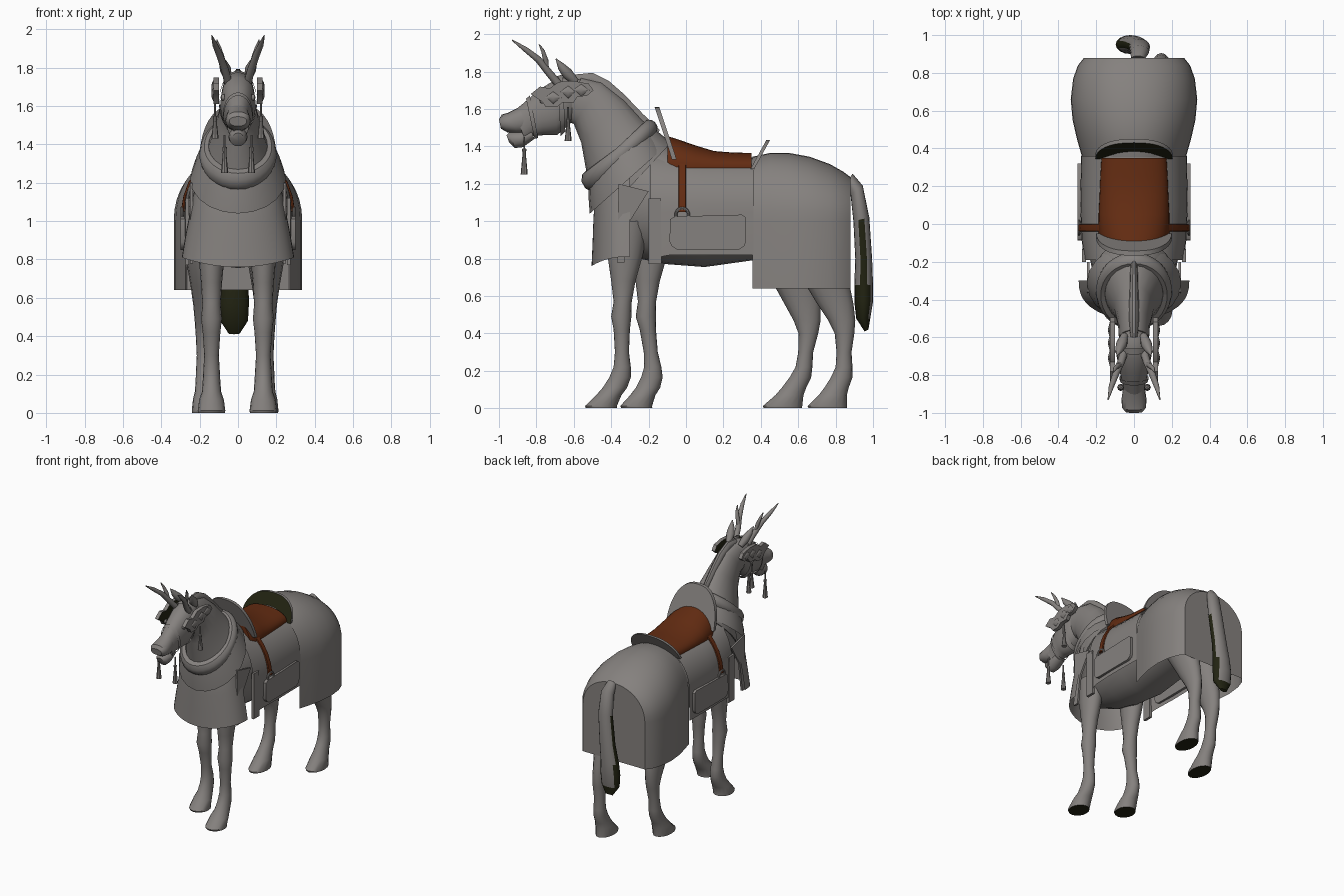
import bpy, bmesh, math
from mathutils import Vector as V


def mat(name, rgb):
    m = bpy.data.materials.new(name)
    m.diffuse_color = (*rgb, 1)
    return m


GREY = mat("warm grey", (0.235, 0.22, 0.21))
BROWN = mat("saddle brown", (0.125, 0.025, 0.006))
DARK = mat("dark olive", (0.016, 0.017, 0.006))


def skin(name, rings, m=GREY, closed=True, caps=(True, True), rule=None):
    """Bridge rings of points; rule(face) marks faces that take the dark colour."""
    bm = bmesh.new()
    vs = [[bm.verts.new(p) for p in r] for r in rings]
    n = len(vs[0])
    for a, b in zip(vs, vs[1:]):
        for i in range(n if closed else n - 1):
            j = (i + 1) % n
            bm.faces.new((a[i], a[j], b[j], b[i]))
    if caps[0]:
        bm.faces.new(vs[0])
    if caps[1]:
        bm.faces.new(vs[-1])
    bmesh.ops.recalc_face_normals(bm, faces=bm.faces)
    for f in bm.faces:
        if rule and rule(f):
            f.material_index = 1
    me = bpy.data.meshes.new(name)
    bm.to_mesh(me)
    bm.free()
    me.materials.append(m)
    me.materials.append(DARK)
    ob = bpy.data.objects.new(name, me)
    bpy.context.collection.objects.link(ob)
    return ob


def spow(v, e):
    return math.copysign(abs(v) ** e, v)


def oval(s, n=20, e=1.0):
    """Section: top (y,z), bottom (y,z), half width, optional x centre."""
    t, b, w = V((0, s[0], s[1])), V((0, s[2], s[3])), s[4]
    c, d = (t + b) / 2, (t - b) / 2
    c.x = s[5] if len(s) > 5 else 0
    out = []
    for i in range(n):
        a = 2 * math.pi * i / n
        out.append(c + V((w * spow(math.cos(a), e), 0, 0)) + d * spow(math.sin(a), e))
    return out


def loft(name, secs, n=20, e=1.0, **k):
    return skin(name, [oval(s, n, e) for s in secs], **k)


def tube(name, pts, n=10, **k):
    """Round tube through (x, y, z, radius) points."""
    rings = []
    for i, p in enumerate(pts):
        d = V(pts[min(i + 1, len(pts) - 1)][:3]) - V(pts[max(i - 1, 0)][:3])
        q = d.to_track_quat('Z', 'Y')
        rings.append([V(p[:3]) + q @ V((p[3] * math.cos(2 * math.pi * j / n),
                      p[3] * math.sin(2 * math.pi * j / n), 0)) for j in range(n)])
    return skin(name, rings, **k)


def drape(name, secs, spring, n=20, e=0.95, **k):
    """Cloth arch over the back: (y, top z, bottom z, half width)."""
    rings = []
    for y, top, bot, w in secs:
        r = [V((w, y, bot))]
        for i in range(n + 1):
            a = math.pi * i / n
            r.append(V((w * spow(math.cos(a), e), y, spring + (top - spring) * spow(math.sin(a), e))))
        rings.append(r + [V((-w, y, bot))])
    return skin(name, rings, closed=False, **k)


def plate(name, pts, x0, x1, **k):
    return skin(name, [[V((x, y, z)) for y, z in pts] for x in (x0, x1)], **k)


def arch_plate(name, z0, z1, w, y0, slope, thick, **k):
    """Leaning half-oval board for the saddle ends."""
    rings = []
    for dy in (0, thick):
        rings.append([V((w * spow(math.cos(a), .8), y0 + dy + slope * (z1 - z0) * math.sin(a),
                         z0 + (z1 - z0) * math.sin(a)))
                      for a in [math.pi * i / 20 for i in range(21)]])
    return skin(name, rings, **k)


def band(name, secs, **k):
    return loft(name, secs, caps=(False, False), **k)


# body
loft("body", [(-.44, 1.25, -.47, 1.0, .08), (-.4, 1.32, -.42, .88, .16), (-.25, 1.42, -.25, .8, .22),
              (-.1, 1.40, -.1, .77, .25), (.1, 1.34, .1, .755, .262), (.35, 1.33, .35, .79, .262),
              (.6, 1.32, .6, .82, .26), (.78, 1.22, .78, .85, .2), (.86, 1.12, .86, .95, .1)], n=28)
# neck and mane
loft("neck", [(-.08, 1.42, -.45, 1.02, .21), (-.14, 1.47, -.48, 1.1, .2), (-.23, 1.54, -.53, 1.25, .15),
              (-.33, 1.65, -.56, 1.42, .105), (-.45, 1.745, -.6, 1.52, .085), (-.56, 1.77, -.65, 1.54, .08)])
loft("mane", [(-.14, 1.49, -.16, 1.44, .012), (-.23, 1.575, -.26, 1.52, .02), (-.33, 1.68, -.37, 1.62, .024),
              (-.41, 1.75, -.44, 1.69, .026), (-.5, 1.795, -.51, 1.72, .026), (-.6, 1.785, -.59, 1.73, .02)], n=10)
# head
loft("head", [(-.54, 1.75, -.58, 1.58, .055), (-.62, 1.78, -.62, 1.52, .085), (-.71, 1.75, -.69, 1.46, .092),
              (-.79, 1.70, -.76, 1.46, .078), (-.87, 1.63, -.82, 1.455, .06), (-.92, 1.59, -.855, 1.42, .056)], e=.9)
loft("upper_muzzle", [(-.89, 1.61, -.84, 1.47, .057), (-.95, 1.58, -.90, 1.47, .066),
                      (-.985, 1.57, -.955, 1.475, .064), (-1.0, 1.545, -.99, 1.495, .045)], e=.9)
loft("lower_lip", [(-.83, 1.49, -.81, 1.44, .045), (-.90, 1.48, -.87, 1.395, .05),
                   (-.945, 1.475, -.915, 1.39, .045), (-.96, 1.46, -.945, 1.42, .025)], n=14)
# bridle bands
band("noseband", [(-.835, 1.672, -.79, 1.445, .078), (-.855, 1.655, -.81, 1.44, .074)])
band("cheek_band", [(-.66, 1.785, -.645, 1.48, .098), (-.69, 1.775, -.67, 1.455, .1)])

for s, side in ((1, "right"), (-1, "left")):
    # antlers, ears
    tube("antler_" + side, [(s * .05, -.67, 1.72, .022), (s * .068, -.73, 1.79, .02), (s * .095, -.79, 1.865, .018),
                            (s * .12, -.86, 1.92, .014), (s * .137, -.93, 1.968, .003)])
    tube("antler_branch_" + side, [(s * .072, -.745, 1.81, .013), (s * .085, -.75, 1.86, .014),
                                   (s * .1, -.765, 1.91, .01), (s * .11, -.785, 1.945, .003)])
    tube("ear_" + side, [(s * .05, -.59, 1.745, .02), (s * .065, -.635, 1.79, .03),
                         (s * .078, -.665, 1.825, .022), (s * .09, -.695, 1.868, .003)])
    # scalloped cheek ornament, dark on the inner side
    plate("cheek_ornament_" + side,
          [(-.83, 1.68), (-.78, 1.72), (-.73, 1.71), (-.68, 1.745), (-.6, 1.75), (-.52, 1.735), (-.495, 1.70),
           (-.53, 1.67), (-.58, 1.665), (-.6, 1.635), (-.66, 1.635), (-.69, 1.61), (-.75, 1.61), (-.77, 1.64)],
          s * .1, s * .128, rule=lambda f, s=s: f.normal.x * s < -.9)
    for i, (y, z) in enumerate(((-.71, 1.66), (-.63, 1.69), (-.56, 1.7))):
        loft("ornament_lobe_%d_%s" % (i, side), [(y - .045, z, y - .035, z, .004, s * .125),
             (y, z + .035, y, z - .035, .014, s * .125), (y + .045, z, y + .035, z, .004, s * .125)], n=10)
    tube("eye_" + side, [(s * .07, -.765, 1.645, .018), (s * .086, -.765, 1.645, .016), (s * .09, -.765, 1.645, .006)])
    # tassels
    for nm, x, y, z in (("cheek_tassel_", .12, -.63, 1.61), ("mouth_tassel_", .07, -.865, 1.45)):
        h = .18 if x > .1 else .2
        tube(nm + side, [(s * x, y, z, .005), (s * x, y, z - .06, .005), (s * x, y, z - .065, .012),
                         (s * x, y, z - .09, .009), (s * x, y, z - h, .019)], n=8)
    # stirrup strap and ring
    loft("stirrup_strap_" + side, [(-.04, z, 0, z, .01, s * x) for x, z in
         ((.175, 1.31), (.215, 1.26), (.25, 1.2), (.275, 1.13), (.288, 1.05))], n=8, e=.5, m=BROWN)
    bpy.ops.mesh.primitive_torus_add(location=(s * .292, -.02, 1.035), rotation=(0, math.pi / 2, 0),
                                     major_radius=.034, minor_radius=.008, major_segments=20, minor_segments=8)
    bpy.context.object.name = "stirrup_ring_" + side
    bpy.context.object.data.materials.append(GREY)
    # saddle bag with rounded corners
    plate("saddle_bag_" + side, [(-.085, 1.01), (-.06, 1.025), (.3, 1.035), (.32, 1.02), (.32, .89), (.31, .865),
                                 (.285, .85), (-.05, .85), (-.075, .865), (-.088, .89)], s * .265, s * .3)
    # shoulder panels
    plate("shoulder_strip_" + side, [(-.2, 1.12), (-.135, 1.12), (-.13, .77), (-.2, .77)], s * .255, s * .275)
    plate("shoulder_flap_" + side, [(-.36, 1.2), (-.2, 1.16), (-.3, 1.0), (-.33, .78), (-.37, .78)], s * .235, s * .25)

# legs: (front y, back y, z, half width); feet staggered as standing
FRONT = [(-.42, -.2, 1.0, .08), (-.42, -.23, .82, .068), (-.40, -.27, .68, .055), (-.387, -.29, .57, .048),
         (-.40, -.292, .49, .054), (-.387, -.3, .42, .046), (-.38, -.305, .3, .038), (-.387, -.295, .22, .043),
         (-.41, -.295, .165, .046), (-.445, -.315, .11, .05), (-.48, -.345, .07, .064), (-.54, -.37, .012, .072),
         (-.535, -.37, 0, .07)]
HIND = [(.5, .85, 1.0, .1), (.54, .855, .82, .1), (.64, .875, .66, .072), (.70, .895, .56, .058),
        (.76, .905, .47, .05), (.795, .9, .4, .045), (.805, .885, .3, .04), (.8, .89, .22, .044),
        (.775, .89, .165, .046), (.74, .87, .11, .05), (.71, .86, .07, .06), (.65, .86, .012, .066),
        (.655, .86, 0, .064)]


def leg(name, prof, x, dy):
    loft(name, [(a + dy(z), z, b + dy(z), z, w, x) for a, b, z, w in prof], n=16,
         rule=lambda f: f.normal.z < -.9 and f.calc_center_median().z < .02)


leg("front_leg_right", FRONT, .132, lambda z: 0)
leg("front_leg_left", FRONT, -.138, lambda z: .13 + .06 * max(0, 1 - z / .5))
leg("hind_leg_right", HIND, .145, lambda z: 0)
leg("hind_leg_left", HIND, -.175, lambda z: -.17 - .07 * max(0, 1 - z / .6))

# rump cloth, closed at the back
drape("rump_cloth", [(.355, 1.345, .64, .275), (.45, 1.365, .64, .302), (.55, 1.365, .64, .325),
                     (.66, 1.345, .64, .335), (.77, 1.305, .64, .322), (.84, 1.265, .64, .297),
                     (.88, 1.235, .64, .265)], 1.0, caps=(False, True))
# middle blanket
drape("saddle_blanket", [(-.19, 1.40, .8, .262), (-.08, 1.37, .82, .278), (.1, 1.345, .82, .284),
                         (.36, 1.34, .82, .28)], 1.05, caps=(False, False))
# saddle
drape("seat", [(-.1, 1.455, 1.285, .17), (-.05, 1.44, 1.285, .188), (.05, 1.405, 1.285, .187),
               (.15, 1.375, 1.285, .182), (.25, 1.367, 1.285, .178), (.35, 1.365, 1.285, .172)], 1.29, m=BROWN)
arch_plate("pommel", 1.33, 1.61, .2, -.075, -.33, .025)
arch_plate("cantle", 1.28, 1.435, .205, .345, .55, .02,
           rule=lambda f: f.normal.y < -.5)

# chest cloth hanging around the front
rings = []
for z, w, yf, dip in ((1.33, .19, -.44, .02), (1.2, .22, -.485, .03), (1.05, .25, -.495, .04),
                      (.92, .275, -.5, .05), (.81, .293, -.505, .05)):
    rings.append([V((w * math.sin(a), -.3 + (yf + .3) * spow(math.cos(a), .8), z - dip * math.cos(a) ** 2))
                  for a in [math.pi * (i / 24 - .5) for i in range(25)]])
skin("chest_cloth", rings, closed=False, caps=(False, False))
# pointed cape layer below the scarf
rings = []
for y1, z1, y2, z2, w, point in ((-.19, 1.52, -.52, 1.22, .19, 0), (-.12, 1.43, -.515, 1.08, .245, .0)):
    rings.append(oval((y1, z1, y2, z2, w), 28))
band("cape", [(-.19, 1.51, -.52, 1.25, .185), (-.14, 1.45, -.522, 1.14, .225), (-.11, 1.4, -.515, 1.04, .25)])
# scarf: thick ring tilted around the neck base
rings = []
for i in range(33):
    a = 2 * math.pi * i / 32
    c = V((.165 * math.cos(a), -.345 - .155 * math.sin(a), 1.36 - .145 * math.sin(a)))
    out = V((math.cos(a), -.73 * math.sin(a), -.68 * math.sin(a)))
    up = V((0, -.68, .73))
    r = .035 + .02 * max(0, math.sin(a))
    rings.append([c + out * r * math.cos(t) + up * r * 1.2 * math.sin(t)
                  for t in [2 * math.pi * j / 10 for j in range(10)]])
skin("scarf", rings, caps=(False, False))

# tail with dark tip and edges
def tail_dark(f):
    c = f.calc_center_median()
    return c.z < .66 and (f.normal.y < .75 or c.z < .5) or (c.z < .95 and abs(f.normal.x) > .85)


loft("tail", [(.86, 1.2, .89, 1.255, .035, .02), (.88, 1.14, .945, 1.19, .05, .03), (.895, 1.0, .98, 1.02, .055, .03),
              (.905, .8, .995, .8, .06, .005), (.9, .66, 1.0, .66, .07, -.015), (.9, .57, 1.0, .57, .077, -.02),
              (.91, .48, .985, .48, .072, -.02), (.955, .41, .975, .42, .03, -.02)], n=16, rule=tail_dark)

# smooth shading with sharp edges kept
bpy.ops.object.select_all(action='SELECT')
bpy.context.view_layer.objects.active = bpy.data.objects["body"]
bpy.ops.object.shade_smooth_by_angle(angle=math.radians(40))
